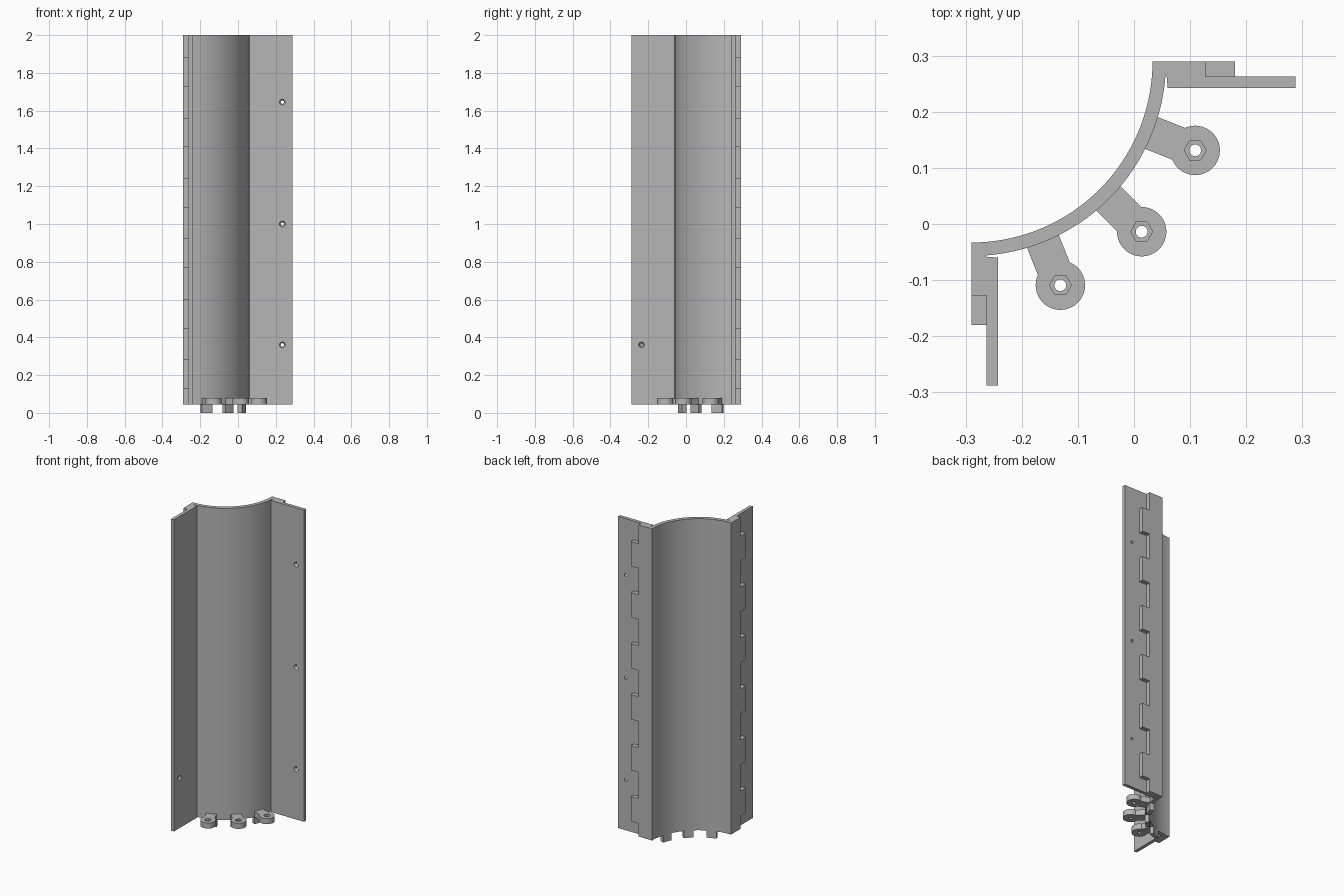
import bpy, bmesh, math
from mathutils import Matrix, Vector

old = bpy.data.objects.get("Cube")
if old:
    bpy.data.objects.remove(old, do_unlink=True)

grey = bpy.data.materials.new("plain grey")
grey.use_nodes = True
grey.diffuse_color = (0.47, 0.47, 0.47, 1)
grey.node_tree.nodes["Principled BSDF"].inputs["Base Color"].default_value = (0.47, 0.47, 0.47, 1)

# Shared dimensions: the shell is a quarter ring about CENTRE
CENTRE = Vector((-0.29, 0.29))
R_IN, R_OUT = 0.323, 0.347
BASE, TOP = 0.045, 2.0


def polar(r, deg):
    a = math.radians(deg)
    return CENTRE + Vector((r * math.cos(a), r * math.sin(a)))


def arc(r, start, end, n):
    return [polar(r, start + (end - start) * i / n) for i in range(n + 1)]


def swap(p):
    """Mirror a point across the diagonal plane."""
    return Vector((-p[1], -p[0], *p[2:]))


def finish(bm, name):
    bmesh.ops.recalc_face_normals(bm, faces=bm.faces[:])
    mesh = bpy.data.meshes.new(name)
    bm.to_mesh(mesh)
    bm.free()
    mesh.materials.append(grey)
    obj = bpy.data.objects.new(name, mesh)
    bpy.context.collection.objects.link(obj)
    return obj


def prism(bm, outline, z0, z1):
    low = [bm.verts.new((p[0], p[1], z0)) for p in outline]
    face = bm.faces.new(low)
    moved = bmesh.ops.extrude_face_region(bm, geom=[face])["geom"]
    for v in moved:
        if isinstance(v, bmesh.types.BMVert):
            v.co.z = z1


def rect(x0, x1, y0, y1):
    return [Vector(p) for p in ((x0, y0), (x1, y0), (x1, y1), (x0, y1))]


def cone(bm, r1, r2, depth, matrix, sides=24):
    bmesh.ops.create_cone(bm, cap_ends=True, segments=sides, radius1=r1,
                          radius2=r2, depth=depth, matrix=matrix)


def cut(obj, cutter):
    mod = obj.modifiers.new("cut", "BOOLEAN")
    mod.operation, mod.solver, mod.object = "DIFFERENCE", "EXACT", cutter
    cutter.hide_render = True
    activate(obj)
    bpy.ops.object.modifier_apply(modifier=mod.name)
    bpy.data.objects.remove(cutter, do_unlink=True)


def activate(obj):
    bpy.ops.object.select_all(action="DESELECT")
    obj.select_set(True)
    bpy.context.view_layer.objects.active = obj


def smooth(obj):
    activate(obj)
    bpy.ops.object.shade_smooth_by_angle(angle=math.radians(25))


# Curved shell with a stepped flange on each side, in one cross-section
flange = [Vector(p) for p in ((0.058, 0.266), (0.06, 0.242), (0.288, 0.242),
                              (0.288, 0.263), (0.127, 0.263), (0.127, 0.29))]
bm = bmesh.new()
prism(bm, arc(R_IN, 0, -90, 56) + [swap(p) for p in reversed(flange)]
      + arc(R_OUT, -86, -4, 56) + flange, BASE, TOP)
shell = finish(bm, "curved_shell")

# Countersunk screw holes through both flanges
for side in ("left", "right"):
    for z in (0.36, 1.0, 1.645):
        for r1, r2, depth, y in ((0.009, 0.009, 0.06, 0.252), (0.009, 0.016, 0.012, 0.2475)):
            bm = bmesh.new()
            turn = Matrix.Rotation(math.pi / 2, 4, "X")
            cone(bm, r1, r2, depth, Matrix.Translation((0.235, y, z)) @ turn)
            if side == "right":
                for v in bm.verts:
                    v.co = swap(v.co)
            cut(shell, finish(bm, "screw_cutter"))
smooth(shell)

# Teeth along the back of each flange
for side in ("left", "right"):
    bm = bmesh.new()
    tooth = rect(0.127, 0.18, 0.263, 0.29)
    if side == "right":
        tooth = [swap(p) for p in tooth]
    for i in range(6):
        z = 0.127 + 0.32 * i
        prism(bm, tooth, z, z + 0.155)
    finish(bm, side + "_flange_teeth")

# Foot lugs: round eye on an arm, with a bolt hole, nut pocket and lower tab
HALF, EYE_R, EYE_DIST = 0.0305, 0.044, 0.4295
for name, deg in (("left", -21.7), ("middle", -45), ("right", -68.3)):
    turn = Matrix.Rotation(math.radians(deg), 2)
    spread = math.degrees(math.asin(HALF / EYE_R))
    outline = [Vector((0.338, HALF)), Vector((0.338, -HALF))]
    for i in range(41):
        a = math.radians(-180 + spread + (360 - 2 * spread) * i / 40)
        outline.append(Vector((EYE_DIST + EYE_R * math.cos(a), EYE_R * math.sin(a))))
    bm = bmesh.new()
    prism(bm, [CENTRE + turn @ p for p in outline], BASE, 0.08)
    lug = finish(bm, name + "_lug")
    eye = polar(EYE_DIST, deg)
    for r, z, depth, sides in ((0.0105, 0.06, 0.1, 24), (0.0195, 0.08, 0.03, 6)):
        bm = bmesh.new()
        spin = Matrix.Rotation(math.pi / 2 if sides == 6 else 0, 4, "Z")
        cone(bm, r, r, depth, Matrix.Translation((eye.x, eye.y, z)) @ spin, sides)
        cut(lug, finish(bm, "bolt_cutter"))
    smooth(lug)

    bm = bmesh.new()
    w = math.degrees(HALF / R_OUT)
    prism(bm, arc(R_IN, deg - w, deg + w, 8) + arc(R_OUT, deg + w, deg - w, 8), 0, BASE)
    smooth(finish(bm, name + "_tab"))
